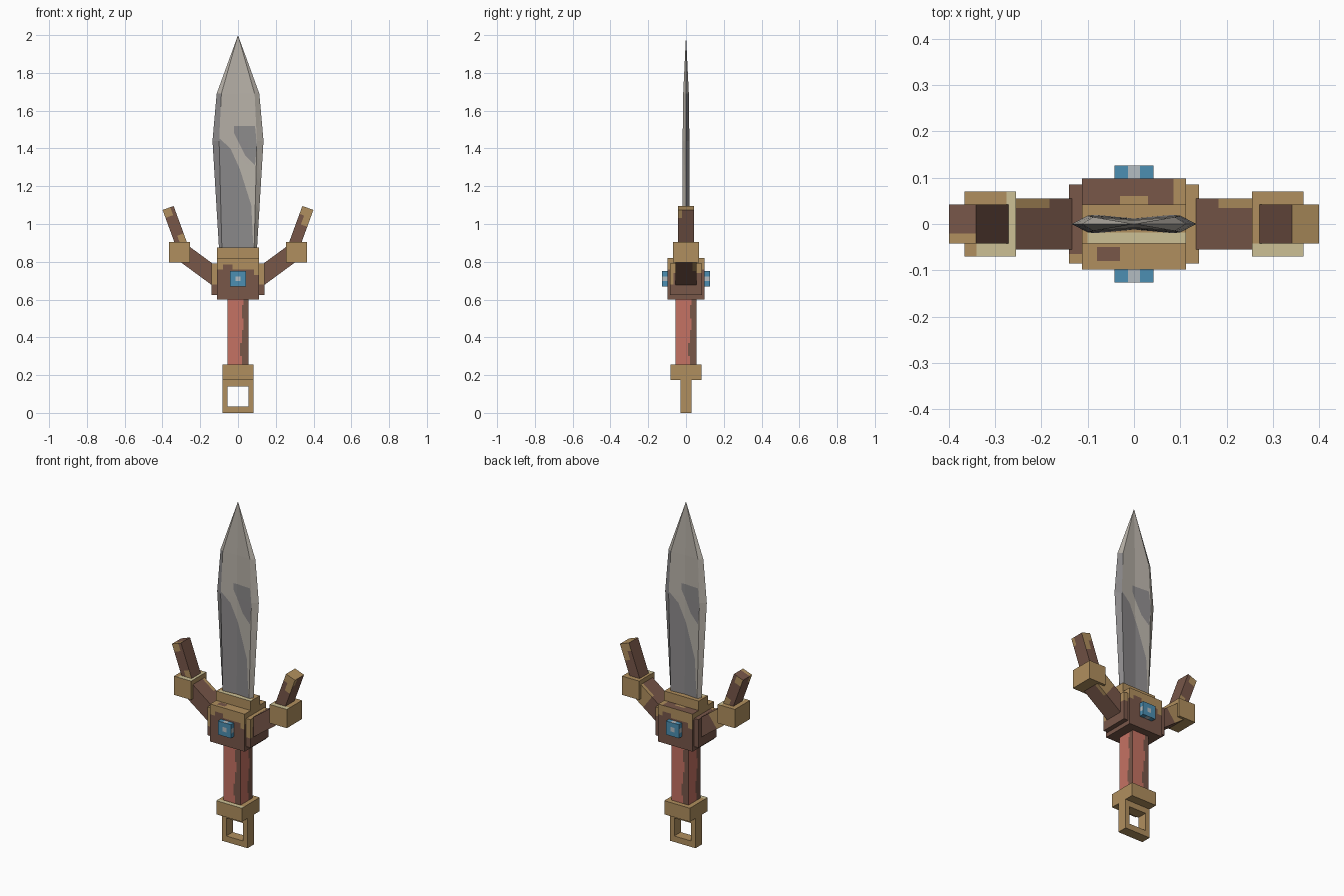
import bpy, bmesh, math
from mathutils import Vector, Matrix

if "Cube" in bpy.data.objects:
    bpy.data.objects.remove(bpy.data.objects["Cube"])


def material(name, hexcode):
    srgb = [int(hexcode[i:i + 2], 16) / 255 for i in (0, 2, 4)]
    col = [((c + 0.055) / 1.055) ** 2.4 if c > 0.04 else c / 12.92 for c in srgb] + [1]
    m = bpy.data.materials.new(name)
    m.use_nodes = True
    m.diffuse_color = col
    bsdf = m.node_tree.nodes["Principled BSDF"]
    bsdf.inputs["Base Color"].default_value = col
    bsdf.inputs["Roughness"].default_value = 0.8
    return m


STEEL = material("light steel", "B7B1A8")
DARK_STEEL = material("dark steel", "8C8A8B")
BRASS = material("brass", "B08F5E")
PALE = material("pale brass", "CCC095")
BROWN = material("brown leather", "785749")
RED = material("red wrap", "C57263")
BLUE = material("blue gem", "4C8FB2")
GLINT = material("gem glint", "B4BCC1")


def box_mesh(lo, hi):
    bm = bmesh.new()
    lo, hi = Vector(lo), Vector(hi)
    bmesh.ops.create_cube(bm, size=1, matrix=Matrix.Translation((lo + hi) / 2)
                          @ Matrix.Diagonal((*(hi - lo), 1)))
    return bm


def slice_mesh(bm, co, no):
    bmesh.ops.bisect_plane(bm, geom=bm.verts[:] + bm.edges[:] + bm.faces[:],
                           plane_co=co, plane_no=no, dist=1e-5)


def axis_cuts(bm, **cuts):
    for axis, values in cuts.items():
        no = Vector([float(axis == a) for a in "xyz"])
        for v in values:
            slice_mesh(bm, no * v, no)


def finish(name, bm, mats, rule=None, place=None):
    """Colour faces by a rule on centre and normal, then make the object."""
    bm.normal_update()
    if rule:
        for f in bm.faces:
            f.material_index = int(rule(f.calc_center_median(), f.normal))
    if place:
        bm.transform(place)
    me = bpy.data.meshes.new(name)
    bm.to_mesh(me)
    bm.free()
    for m in mats:
        me.materials.append(m)
    ob = bpy.data.objects.new(name, me)
    bpy.context.collection.objects.link(ob)
    return ob


# pommel ring: a slab with a square window
bm = box_mesh((-.083, -.03, 0), (.083, .03, .18))
axis_cuts(bm, x=(-.055, .055), z=(.035, .14))
window = [f for f in bm.faces if abs(f.normal.y) > .9
          and abs(f.calc_center_median().x) < .05 and .04 < f.calc_center_median().z < .13]
bmesh.ops.delete(bm, geom=window, context='FACES')
bmesh.ops.bridge_loops(bm, edges=[e for e in bm.edges if e.is_boundary])
bmesh.ops.recalc_face_normals(bm, faces=bm.faces)
finish("pommel_ring", bm, [BRASS])

# pommel cap with a worn top edge
bm = box_mesh((-.083, -.083, .175), (.083, .083, .255))
axis_cuts(bm, y=(-.06,))
finish("pommel_cap", bm, [BRASS, PALE], lambda c, n: n.z > .9 and c.y < -.06)

# grip: every side is red with a ragged brown strip along its right edge
bm = box_mesh((-.055, -.055, .25), (.055, .055, .61))
edges = (.01, .02, .03)
axis_cuts(bm, x=edges + tuple(-e for e in edges), y=edges + tuple(-e for e in edges),
          z=(.3, .37, .44, .5, .57))


def grip_rule(c, n):
    u = c.x * -n.y + c.y * n.x
    limit = .01 if .3 < c.z < .37 else .03 if .44 < c.z < .5 or c.z > .57 else .02
    return u > limit


finish("grip", bm, [RED, BROWN], grip_rule)

# guard block, brass along the top
bm = box_mesh((-.112, -.098, .6), (.112, .098, .82))
axis_cuts(bm, x=(-.08, -.03, .03, .085), y=(-.08, -.05, .042, .06), z=(.73, .76, .785))


def guard_rule(c, n):
    if n.z > .9:
        if c.y > 0:
            return c.x > .085 or (abs(c.x) < .03 and c.y < .06)
        return not (-.08 < c.x < -.03 and -.08 < c.y < -.05)
    u = c.x * -n.y + c.y * n.x
    return n.z > -.5 and c.z > (.73 if u > .085 else .785 if -.08 < u < -.03 else .76)


finish("guard_block", bm, [BROWN, BRASS], guard_rule)

# collar holding the blade
bm = box_mesh((-.112, -.042, .81), (.112, .042, .875))
axis_cuts(bm, x=(-.1,), y=(-.018,))
finish("blade_collar", bm, [BRASS, PALE],
       lambda c, n: n.z > .9 and c.y < -.018 and c.x > -.1)

# gems on front and back
for side, s in (("front", -1), ("back", 1)):
    y0, y1 = sorted((s * .09, s * .126))
    bm = box_mesh((-.042, y0, -.04), (.042, y1, .04))
    axis_cuts(bm, x=(-.013, .013), z=(-.013, .013))

    def gem_rule(c, n):
        across = abs(c.x) < .013 or abs(n.x) > .9
        upright = abs(c.z) < .013 or abs(n.z) > .9
        return across and upright
    finish(side + "_gem", bm, [BLUE, GLINT], gem_rule, Matrix.Translation((0, 0, .71)))


def beam(a, b, thick, half_y):
    """Bar along local z and the matrix placing it from a to b in the xz plane."""
    d = Vector((b[0] - a[0], 0, b[1] - a[1]))
    bm = box_mesh((-thick / 2, -half_y, 0), (thick / 2, half_y, d.length))
    place = Matrix.Translation((a[0], 0, a[1])) @ Matrix.Rotation(math.atan2(d.x, d.z), 4, 'Y')
    return bm, place, d.length


# side plates, arms, sockets and claws
for side, s in (("left", 1), ("right", -1)):
    x0, x1 = sorted((s * .1, s * .14))
    bm = box_mesh((x0, -.085, .625), (x1, .085, .79))
    axis_cuts(bm, y=(-.065,), z=(.68, .74))
    finish(side + "_side_plate", bm, [BROWN, BRASS],
           lambda c, n: (c.z > .74 and (s > 0 or n.y < -.5)) or (c.y < -.065 and c.z > .68))

    bm, place, size = beam((s * .11, .714), (s * .31, .861), .094, .055)
    axis_cuts(bm, y=(.035,), z=(.125, .15))
    finish(side + "_arm", bm, [BROWN, BRASS],
           lambda c, n: c.z > .125 and c.y > .035, place)

    x0, x1 = sorted((s * .255, s * .366))
    bm = box_mesh((x0, -.07, .795), (x1, .07, .905))
    axis_cuts(bm, x=(-.34, -.275), y=(-.042,))
    finish(side + "_socket", bm, [BRASS, PALE],
           lambda c, n: n.z > .9 and ((c.y < -.042 and c.x > -.34) or -.275 < c.x < 0))

    bm, place, size = beam((s * .286, .855), (s * .37, 1.085), .062, .042)
    axis_cuts(bm, x=(-.005, .012), y=(-.02,), z=(.09, .15, .2))

    def claw_rule(c, n):
        if n.z > .9:
            return s > 0 or c.y < -.02
        if abs(n.y) < .9:
            return c.z > .2 and n.x * s > 0 and c.y < -.02
        if s > 0:
            return c.z > .2 or (c.z > .15 and c.x > -.005)
        return (c.z > .2 and c.x < .012) or (c.z < .09 and c.x > -.005)
    finish(side + "_claw", bm, [BROWN, BRASS], claw_rule, place)

# blade: one hollow-ground face, cut along its tarnish patches, then spun to the back
# row: height, half width, ridge position, ridge depth, centre depth
rows = [(.86, .1, .085, .02, .012), (1.44, .135, .1, .018, .01), (1.69, .113, .088, .015, .008)]
patches = [
    [(-.15, .8), (-.15, 1.5), (-.04, 1.4), (.01, 1.29), (.07, 1.1), (.085, .8)],
    [(-.02, 1.52), (.09, 1.52), (.1, 1.42), (.09, 1.31), (.04, 1.36), (-.02, 1.48)],
]
bm = bmesh.new()
grid = [[bm.verts.new(p) for p in ((-w, 0, z), (-r, -t, z), (0, -c, z), (r, -t, z), (w, 0, z))]
        for z, w, r, t, c in rows]
tip = bm.verts.new((0, 0, 2))
for low, high in zip(grid, grid[1:]):
    for i in range(4):
        bm.faces.new((low[i], low[i + 1], high[i + 1], high[i]))
for i in range(4):
    bm.faces.new((grid[-1][i], grid[-1][i + 1], tip))
for patch in patches:
    for (ax, az), (bx, bz) in zip(patch, patch[1:] + patch[:1]):
        slice_mesh(bm, (ax, 0, az), (az - bz, 0, bx - ax))


def inside(patch, c):
    return all((bx - ax) * (c.z - az) - (bz - az) * (c.x - ax) < 0
               for (ax, az), (bx, bz) in zip(patch, patch[1:] + patch[:1]))


def blade_rule(c, n):
    left_bevel = n.x < -.3 and c.z < 1.69
    return left_bevel or any(inside(p, c) for p in patches)


bm.normal_update()
for f in bm.faces:
    f.material_index = int(blade_rule(f.calc_center_median(), f.normal))
bmesh.ops.spin(bm, geom=bm.verts[:] + bm.edges[:] + bm.faces[:], cent=(0, 0, 0),
               axis=(0, 0, 1), angle=math.pi, steps=1, use_duplicate=True)
bmesh.ops.remove_doubles(bm, verts=bm.verts, dist=1e-5)
finish("blade", bm, [STEEL, DARK_STEEL])
